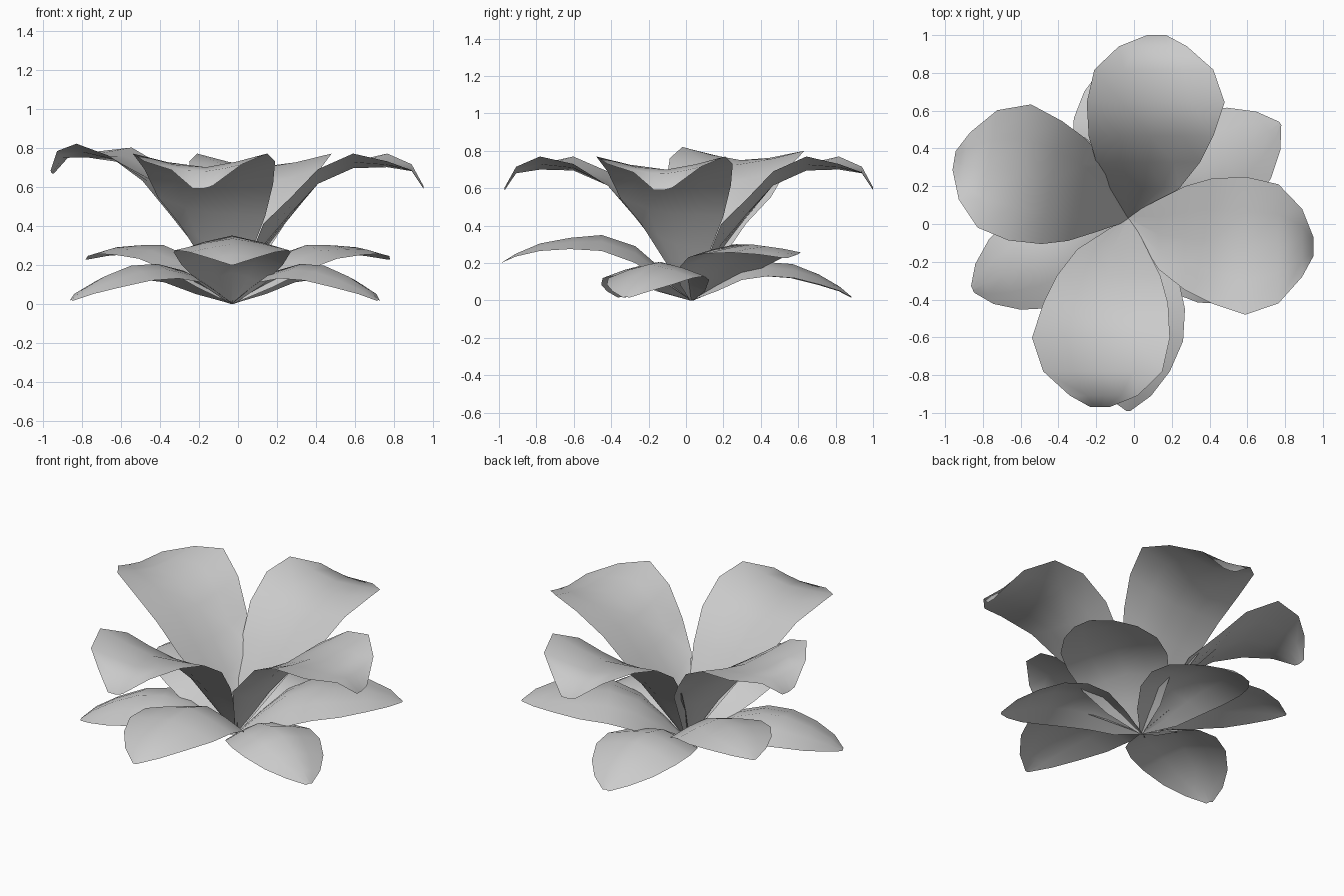
import bpy, math
from mathutils import Matrix, Vector

CENTRE = Vector((-0.03, 0.03, 0.0))
T = (-1, -0.5, 0, 0.5, 1)  # five points across each petal

# rows: distance out, sideways centre, half width, then heights of
# the centre line, the right edge and the left edge (petals are twisted)
PETAL = [(0.00, 0.00, 0.015, 0.005, 0.01, 0.005), (0.16, -0.085, 0.185, 0.30, 0.41, 0.27),
         (0.30, -0.105, 0.275, 0.465, 0.545, 0.45), (0.44, -0.12, 0.33, 0.615, 0.69, 0.615),
         (0.62, -0.145, 0.365, 0.695, 0.77, 0.73), (0.795, -0.135, 0.315, 0.70, 0.73, 0.77),
         (0.92, -0.13, 0.18, 0.68, 0.685, 0.715), (0.98, -0.15, 0.05, 0.59, 0.59, 0.605)]
HIGH_LEAF = [(0.00, 0, 0.01, 0.0, 0.0), (0.15, 0, 0.16, 0.16, 0.10),
             (0.30, 0, 0.26, 0.29, 0.20), (0.48, 0, 0.30, 0.35, 0.265),
             (0.65, 0, 0.29, 0.335, 0.275), (0.81, 0, 0.22, 0.305, 0.265),
             (0.94, 0, 0.12, 0.25, 0.235), (1.02, 0, 0.01, 0.20, 0.20)]
LOW_LEAF = [(0.00, 0, 0.01, 0.0, 0.0), (0.14, 0, 0.15, 0.09, 0.05),
            (0.28, 0, 0.24, 0.17, 0.11), (0.43, 0, 0.28, 0.205, 0.13),
            (0.58, 0, 0.27, 0.195, 0.12), (0.73, 0, 0.21, 0.14, 0.085),
            (0.85, 0, 0.12, 0.075, 0.05), (0.92, 0, 0.02, 0.02, 0.015)]


def sheet(name, rows, angle, length=1.0, width=1.0, zscale=1.0, lift=0.0):
    """Curved sheet built row by row along +x, then turned about the stem."""
    rot = Matrix.Rotation(math.radians(angle), 3, 'Z')
    verts = []
    for x, c, half, zc, *edges in rows:
        for t in T:
            ze = edges[0] if t < 0 else edges[-1]
            z = (zc + (ze - zc) * abs(t) ** 1.3) * zscale + lift * x * x
            verts.append(rot @ Vector((x * length, c + t * half * width, z)) + CENTRE)
    n = len(T)
    faces = [(r * n + i, (r + 1) * n + i, (r + 1) * n + i + 1, r * n + i + 1)
             for r in range(len(rows) - 1) for i in range(n - 1)]
    mesh = bpy.data.meshes.new(name)
    mesh.from_pydata(verts, [], faces)
    mesh.shade_smooth()
    bpy.context.collection.objects.link(bpy.data.objects.new(name, mesh))


# four large upper petals, the left one turned and raised a little
for i, (angle, length, lift) in enumerate(
        [(0, 1.0, 0), (90, 0.99, 0), (170.5, 0.98, 0.08), (270, 1.02, 0)]):
    sheet(f"upper_petal_{i + 1}", PETAL, angle, length, lift=lift)

# three higher lower leaves
for i, (angle, length, width, zs, lift) in enumerate(
        [(-90, 1.0, 1.0, 1.0, 0), (32, 0.93, 1.0, 0.82, 0.06), (152, 0.83, 0.9, 0.82, 0.06)]):
    sheet(f"high_leaf_{i + 1}", HIGH_LEAF, angle, length, width, zs, lift)

# three drooping lower leaves between them
for i, (angle, length, width) in enumerate(
        [(-25, 0.90, 0.92), (92, 0.93, 1.0), (204.5, 0.985, 0.97)]):
    sheet(f"low_leaf_{i + 1}", LOW_LEAF, angle, length, width)
